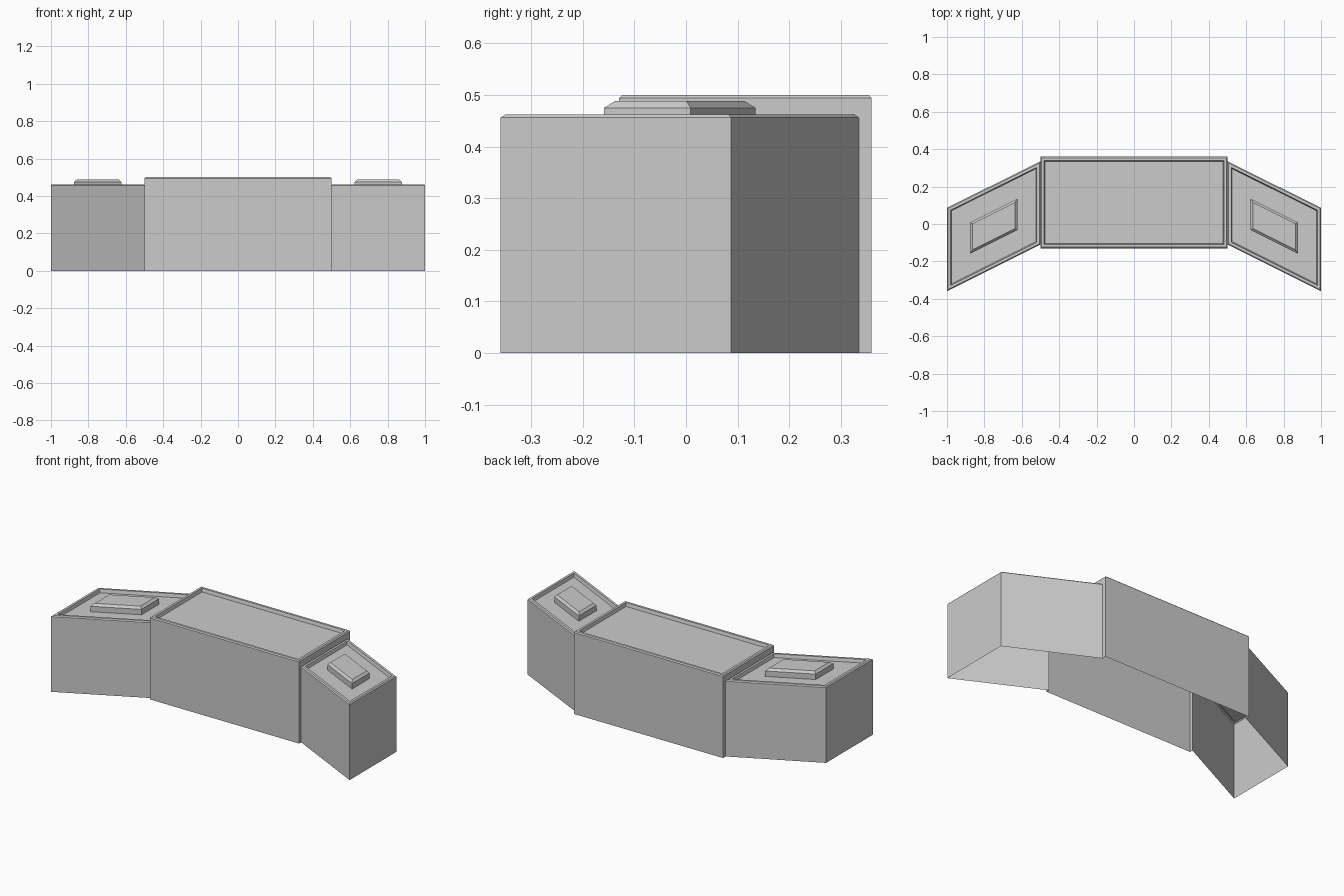
import bpy
from mathutils import Vector

cube = bpy.data.objects.get("Cube")
if cube:
    bpy.data.objects.remove(cube, do_unlink=True)

grey = bpy.data.materials.new("light grey")
grey.use_nodes = True
colour = (0.6, 0.6, 0.6, 1)
grey.diffuse_color = colour
grey.node_tree.nodes["Principled BSDF"].inputs["Base Color"].default_value = colour

CHAMFER, RIM, RECESS = 0.006, 0.02, 0.02


def inset(outline, d):
    """Move every edge of a counter-clockwise outline inwards by d."""
    result = []
    for i, p in enumerate(outline):
        a = (p - outline[i - 1]).normalized()
        b = (outline[(i + 1) % len(outline)] - p).normalized()
        na, nb = Vector((-a.y, a.x)), Vector((-b.y, b.x))
        result.append(p + (na + nb) * d / (1 + na.dot(nb)))
    return result


def make(name, verts, faces):
    mesh = bpy.data.meshes.new(name)
    mesh.from_pydata(verts, [], faces)
    mesh.materials.append(grey)
    obj = bpy.data.objects.new(name, mesh)
    bpy.context.collection.objects.link(obj)
    return obj


def stack(name, outline, levels, open_x=None):
    """Loft inset copies of an outline through (inset, z) levels and cap the top.
    Lowest walls lying at |x| = open_x are left out."""
    n = len(outline)
    verts, faces = [], []
    for d, z in levels:
        verts += [(p.x, p.y, z) for p in inset(outline, d)]
    for k in range(len(levels) - 1):
        for i in range(n):
            j = (i + 1) % n
            ends = (outline[i].x, outline[j].x)
            if k == 0 and open_x and ends[0] == ends[1] and abs(ends[0]) == open_x:
                continue
            faces.append((k * n + i, k * n + j, k * n + n + j, k * n + n + i))
    last = (len(levels) - 1) * n
    faces.append(tuple(range(last, last + n)))
    return make(name, verts, faces)


def roof_levels(top):
    """Wall, chamfered rim and sunken roof."""
    return [(0, 0), (0, top - CHAMFER), (CHAMFER, top), (RIM, top),
            (RIM + 0.005, top - RECESS)]


def mirrored(points, side):
    pts = [Vector((x * side, y)) for x, y in points]
    return pts if side > 0 else pts[::-1]


# Centre block, open underneath and towards the wings
BLOCK_TOP, WING_TOP = 0.5, 0.462
block = [Vector(p) for p in ((-0.5, -0.13), (0.5, -0.13), (0.5, 0.36), (-0.5, 0.36))]
stack("centre_block", block, roof_levels(BLOCK_TOP), open_x=0.5)

wing = [(0.5, -0.11), (1, -0.36), (1, 0.087), (0.5, 0.335)]
panel = [(0.624, -0.033), (0.876, -0.159), (0.876, 0.009), (0.624, 0.135)]
frame = [(-0.13, 0), (-0.11, 0), (-0.11, WING_TOP - CHAMFER), (0.335, WING_TOP - CHAMFER),
         (0.335, 0), (0.36, 0), (0.36, BLOCK_TOP - CHAMFER), (-0.13, BLOCK_TOP - CHAMFER)]

for side, label in ((1, "left"), (-1, "right")):
    # Block end wall framing the wing opening
    ring = frame if side > 0 else frame[::-1]
    make(label + "_end_frame", [(0.5 * side, y, z) for y, z in ring], [tuple(range(len(ring)))])
    # Slanted wing with a sunken roof
    stack(label + "_wing", mirrored(wing, side), roof_levels(WING_TOP), open_x=0.5)
    # Raised roof panel with sloped edges
    stack(label + "_roof_panel", mirrored(panel, side),
          [(0, WING_TOP - RECESS), (0, 0.475), (0.013, 0.488)])
